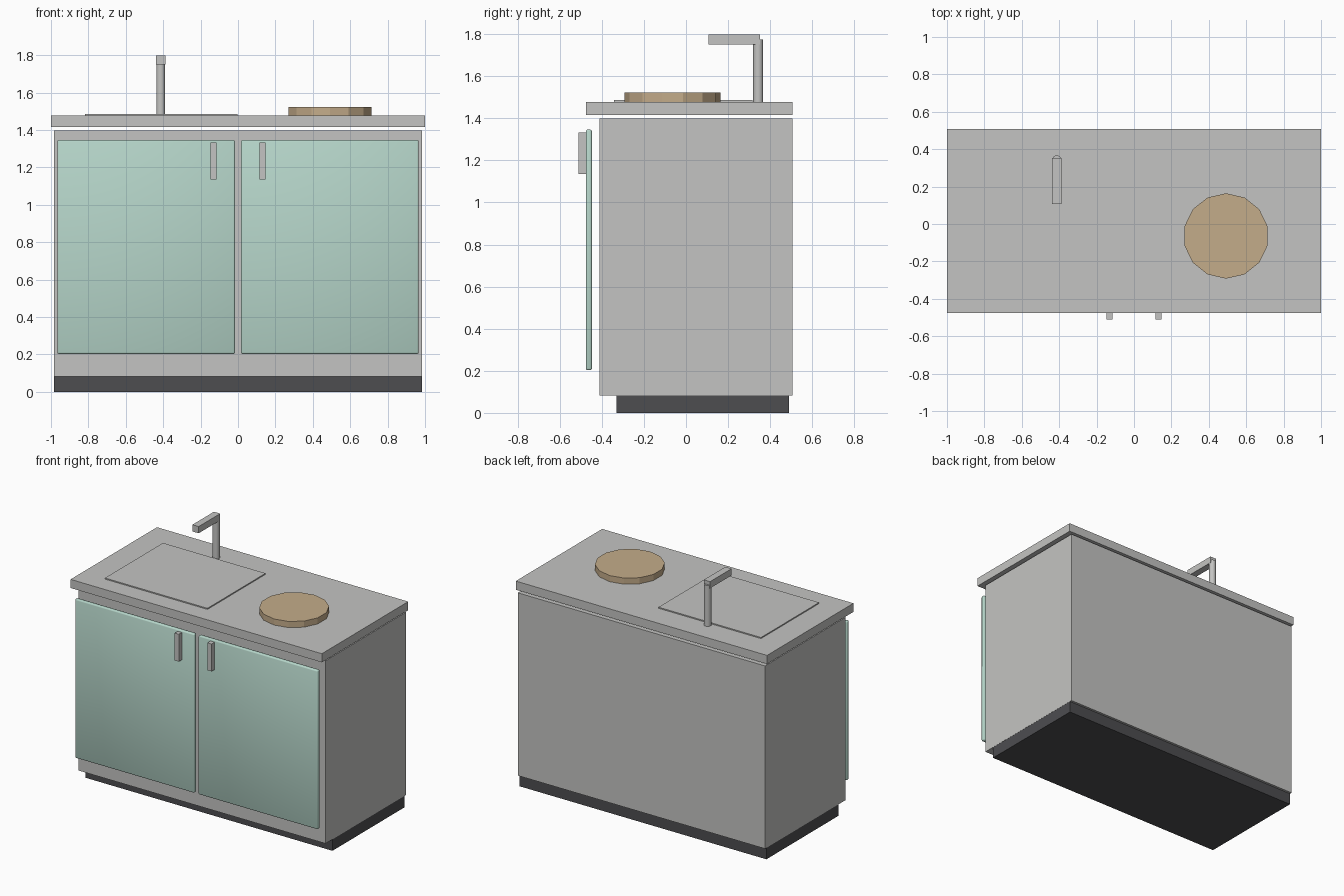
import bpy, bmesh, math
from mathutils import Matrix

if "Cube" in bpy.data.objects:
    bpy.data.objects.remove(bpy.data.objects["Cube"])


def material(name, srgb):
    m = bpy.data.materials.new(name)
    lin = [((c / 255 + 0.055) / 1.055) ** 2.4 for c in srgb]
    m.diffuse_color = (*lin, 1)
    m.use_nodes = True
    m.node_tree.nodes["Principled BSDF"].inputs["Base Color"].default_value = m.diffuse_color
    return m


GREY = material("light grey", (196, 196, 194))
MINT = material("mint green", (182, 214, 202))
DARK = material("charcoal", (77, 77, 80))
WOOD = material("light wood", (196, 172, 138))


def finish(name, bm, mat):
    me = bpy.data.meshes.new(name)
    bm.to_mesh(me)
    bm.free()
    me.materials.append(mat)
    ob = bpy.data.objects.new(name, me)
    bpy.context.collection.objects.link(ob)
    return ob


def box(name, x, y, z, mat, bevel=0):
    bm = bmesh.new()
    bmesh.ops.create_cube(bm, size=1)
    for v in bm.verts:
        v.co = [r[0] if c < 0 else r[1] for c, r in zip(v.co, (x, y, z))]
    ob = finish(name, bm, mat)
    if bevel:
        mod = ob.modifiers.new("bevel", 'BEVEL')
        mod.width, mod.segments = bevel, 2
        for p in ob.data.polygons:
            p.use_smooth = True
    return ob


def cylinder(name, x, y, r, z0, z1, sides, mat):
    bm = bmesh.new()
    place = Matrix.Translation((x, y, (z0 + z1) / 2)) @ Matrix.Rotation(math.pi / 2, 4, 'Z')
    # turn so that one corner points along +y
    bmesh.ops.create_cone(bm, cap_ends=True, segments=sides, radius1=r, radius2=r,
                          depth=z1 - z0, matrix=place @ Matrix.Rotation(math.pi / 2, 4, 'Z'))
    return finish(name, bm, mat)


# Carcass, plinth and worktop
box("plinth", (-0.983, 0.983), (-0.33, 0.49), (0, 0.12), DARK)
box("cabinet_body", (-0.984, 0.984), (-0.41, 0.507), (0.083, 1.398), GREY)
box("worktop", (-1, 1), (-0.475, 0.507), (1.416, 1.478), GREY)

# Doors and handles, mirrored left and right
for side, s in (("left", -1), ("right", 1)):
    box(side + "_door", sorted((s * 0.016, s * 0.966)), (-0.476, -0.447), (0.203, 1.346), MINT, 0.008)
    box(side + "_handle", sorted((s * 0.114, s * 0.147)), (-0.51, -0.474), (1.136, 1.333), GREY)

# Sink cover plate
box("sink_plate", (-0.819, -0.003), (-0.343, 0.317), (1.47, 1.486), GREY)

# Tap: round post and square spout
post = cylinder("tap_post", -0.413, 0.343, 0.024, 1.47, 1.773, 16, GREY)
for p in post.data.polygons:
    p.use_smooth = abs(p.normal.z) < 0.5
box("tap_spout", (-0.438, -0.388), (0.107, 0.352), (1.751, 1.799), GREY)

# Round wooden board
cylinder("wooden_board", 0.492, -0.064, 0.228, 1.478, 1.522, 14, WOOD)
